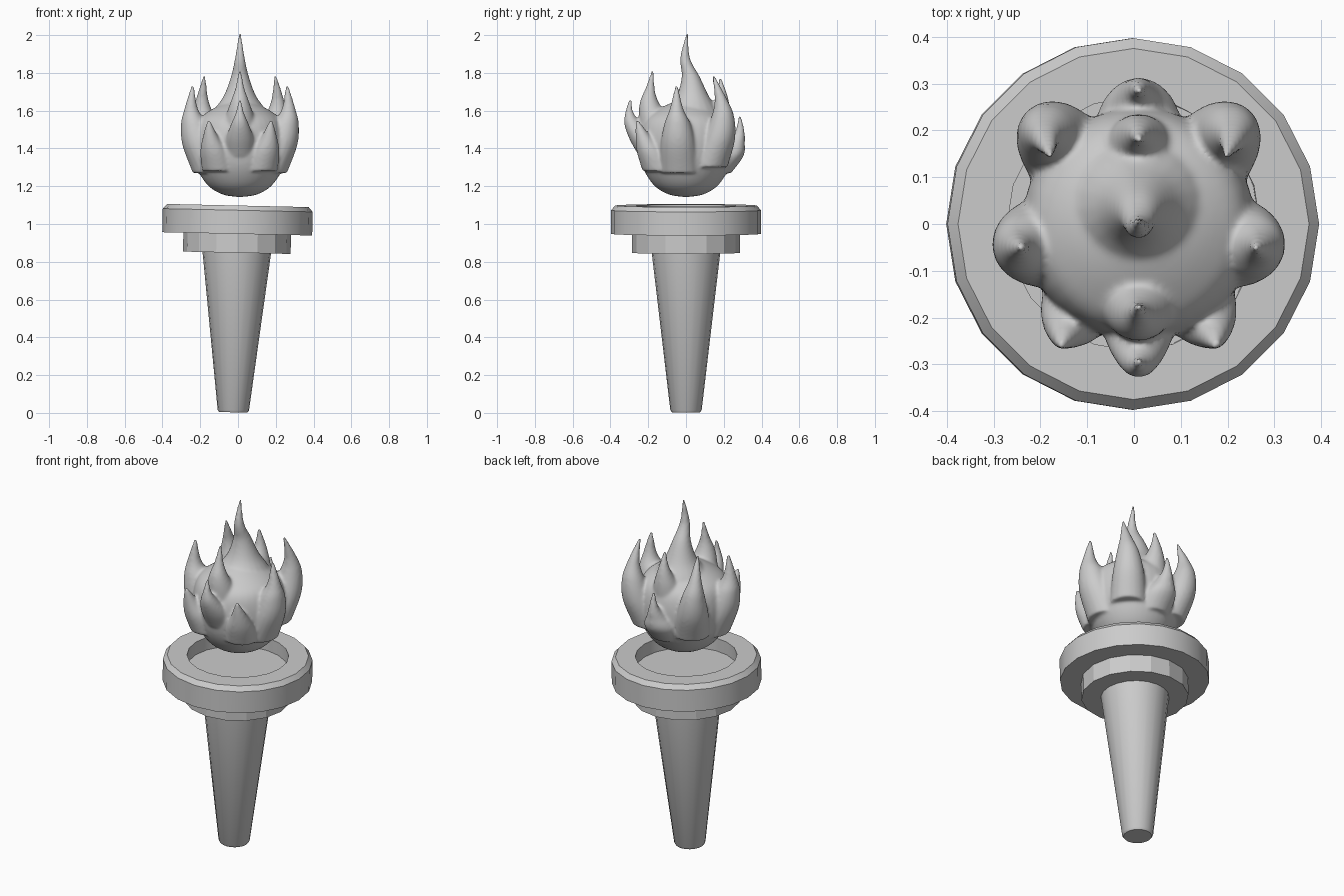
import bpy, bmesh, math
from mathutils import Vector, Matrix

if "Cube" in bpy.data.objects:
    bpy.data.objects.remove(bpy.data.objects["Cube"])

# The torch leans very slightly toward +x
TILT = Matrix.Translation((-0.025, 0, 0.003)) @ Matrix.Rotation(0.022, 4, 'Y')


def add_rings(bm, rings, sides):
    """Skin a stack of horizontal rings (x, y, z, r) into a closed solid."""
    loops = []
    for x, y, z, r in rings:
        loops.append([bm.verts.new((x + r * math.cos(2 * math.pi * i / sides),
                                    y + r * math.sin(2 * math.pi * i / sides), z))
                      for i in range(sides)])
    for a, b in zip(loops, loops[1:]):
        for i in range(sides):
            j = (i + 1) % sides
            bm.faces.new((a[i], a[j], b[j], b[i]))
    bm.faces.new(loops[0][::-1])
    bm.faces.new(loops[-1])


def finish(name, bm, smooth):
    bmesh.ops.recalc_face_normals(bm, faces=bm.faces[:])
    me = bpy.data.meshes.new(name)
    bm.to_mesh(me)
    bm.free()
    ob = bpy.data.objects.new(name, me)
    bpy.context.collection.objects.link(ob)
    if smooth:
        bpy.ops.object.select_all(action='DESELECT')
        bpy.context.view_layer.objects.active = ob
        ob.select_set(True)
        bpy.ops.object.shade_smooth_by_angle(angle=math.radians(smooth))
    return ob


def turned(name, profile, sides, smooth):
    bm = bmesh.new()
    add_rings(bm, [(0, 0, z, r) for r, z in profile], sides)
    ob = finish(name, bm, smooth)
    ob.matrix_world = TILT
    return ob


# Handle, collar and bowl rim
turned("handle", [(0.075, 0), (0.083, 0.012), (0.182, 0.85)], 20, 30)
turned("collar", [(0.285, 0.845), (0.285, 0.95)], 16, 0)
turned("bowl_rim", [(0.397, 0.945), (0.397, 1.07), (0.375, 1.095),
                    (0.27, 1.095), (0.27, 1.02)], 20, 25)


def spline(pts, steps=8):
    """Catmull-Rom through 4D points (x, y, z, radius)."""
    p = [Vector(q) for q in pts]
    p = [2 * p[0] - p[1]] + p + [2 * p[-1] - p[-2]]
    out = []
    for a, b, c, d in zip(p, p[1:], p[2:], p[3:]):
        for s in range(steps):
            t = s / steps
            out.append(0.5 * (2 * b + (c - a) * t + (2 * a - 5 * b + 4 * c - d) * t * t
                              + (3 * b - a - 3 * c + d) * t ** 3))
    out.append(p[-2])
    return [(v[0], v[1], v[2], max(v[3], 0.004)) for v in out]


# Flame: rounded body plus tapering tongues, fused by a remesh
flame = bmesh.new()
CX = 0.01
body = [(0.01, 1.143), (0.09, 1.156), (0.165, 1.2), (0.22, 1.28), (0.245, 1.37),
        (0.245, 1.47), (0.22, 1.55), (0.16, 1.6), (0.08, 1.64), (0.01, 1.66)]
add_rings(flame, spline([(CX, 0, z, r) for r, z in body], 4), 40)

centre_tongues = [
    # main peak
    [(0, 0.02, 1.5, 0.2), (0, 0.03, 1.6, 0.14), (0, 0.035, 1.68, 0.085),
     (0, 0.025, 1.78, 0.048), (0, -0.005, 1.88, 0.026), (0, 0.008, 2.015, 0.006)],
    # front upper
    [(0, -0.14, 1.45, 0.1), (0, -0.175, 1.57, 0.075), (0, -0.195, 1.65, 0.048),
     (0, -0.19, 1.72, 0.024), (0, -0.175, 1.815, 0.007)],
    # front lower
    [(0, -0.17, 1.36, 0.08), (0, -0.225, 1.45, 0.075), (0, -0.28, 1.53, 0.047),
     (0, -0.3, 1.59, 0.022), (0, -0.295, 1.66, 0.007)],
    # back upper
    [(0, 0.13, 1.45, 0.1), (0, 0.165, 1.57, 0.07), (0, 0.185, 1.64, 0.044),
     (0, 0.19, 1.7, 0.024), (0, 0.18, 1.775, 0.007)],
    # back lower
    [(0, 0.15, 1.27, 0.09), (0, 0.215, 1.36, 0.09), (0, 0.262, 1.43, 0.05),
     (0, 0.285, 1.49, 0.025), (0, 0.285, 1.575, 0.007)],
]
paired_tongues = [
    # rear corners
    [(0.13, 0.12, 1.3, 0.1), (0.175, 0.175, 1.45, 0.085), (0.195, 0.195, 1.57, 0.06),
     (0.2, 0.185, 1.66, 0.033), (0.188, 0.145, 1.785, 0.007)],
    # sides
    [(0.14, -0.03, 1.27, 0.11), (0.21, -0.04, 1.42, 0.095), (0.242, -0.045, 1.53, 0.07),
     (0.258, -0.05, 1.61, 0.036), (0.25, -0.05, 1.735, 0.007)],
    # front corners
    [(0.11, -0.14, 1.28, 0.09), (0.135, -0.185, 1.38, 0.075), (0.155, -0.225, 1.46, 0.042),
     (0.165, -0.26, 1.55, 0.008)],
]
for t in centre_tongues:
    add_rings(flame, [(x + CX, y, z, r) for x, y, z, r in spline(t)], 20)
for t in paired_tongues:
    for s in (-1, 1):
        add_rings(flame, [(s * x + CX, y, z, r) for x, y, z, r in spline(t)], 20)

ob = finish("flame", flame, 0)
rm = ob.modifiers.new("fuse", 'REMESH')
rm.mode = 'VOXEL'
rm.voxel_size = 0.008
rm.use_smooth_shade = True
sm = ob.modifiers.new("soften", 'SMOOTH')
sm.factor = 0.5
sm.iterations = 10
